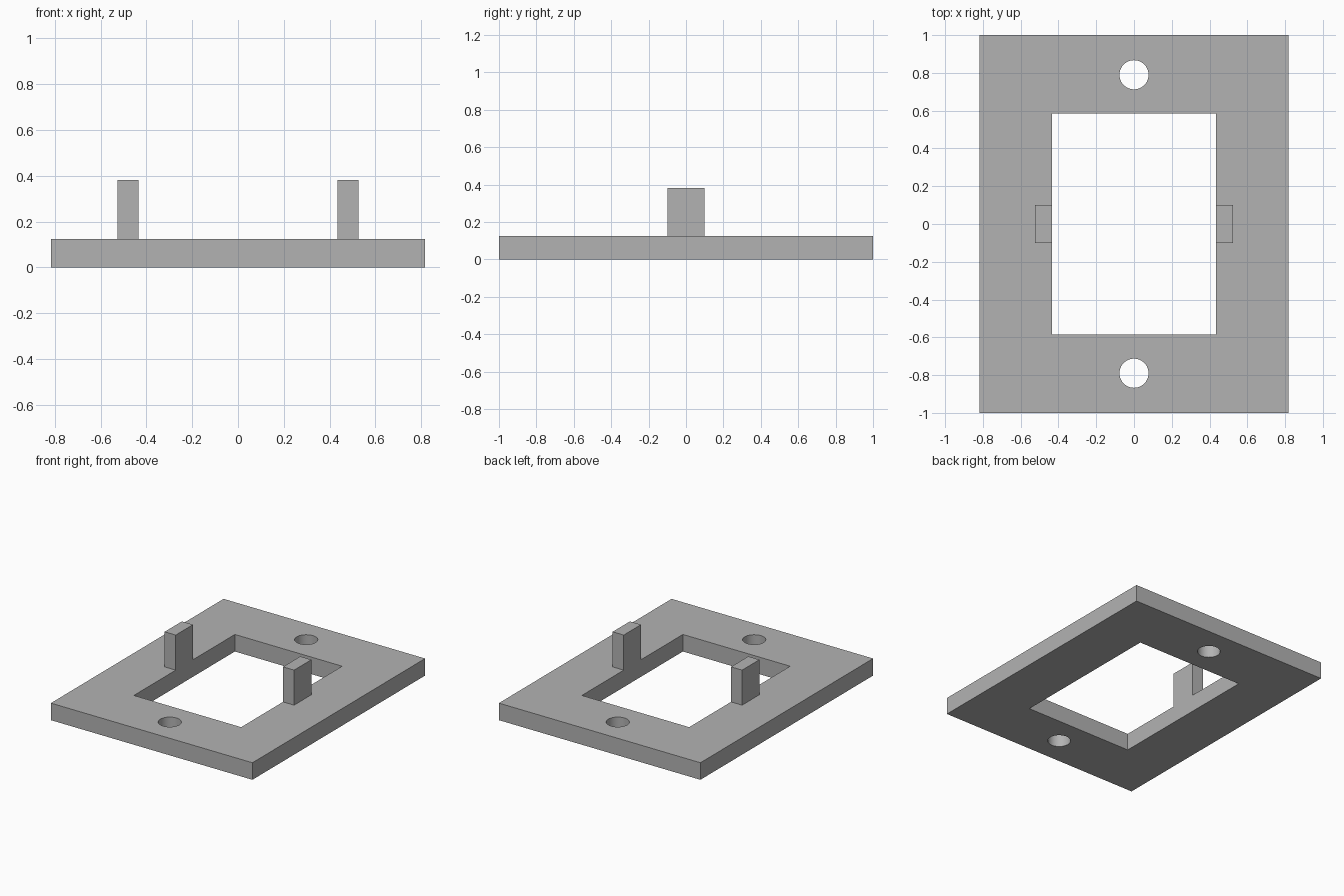
import bpy

# Remove the default object
cube = bpy.data.objects.get("Cube")
if cube:
    bpy.data.objects.remove(cube, do_unlink=True)

# Dimensions
HALF_X, HALF_Y, THICK = 0.817, 1.0, 0.125
WIN_X, WIN_Y = 0.435, 0.585
HOLE_Y, HOLE_R = 0.79, 0.077
POST_X, POST_Y, POST_TOP = 0.525, 0.1, 0.382

# Single grey material
grey = bpy.data.materials.new("plain grey")
grey.use_nodes = True
colour = (0.45, 0.45, 0.45, 1)
grey.diffuse_color = colour
grey.node_tree.nodes["Principled BSDF"].inputs["Base Color"].default_value = colour


def box(name, low, high):
    """Box spanning two opposite corners."""
    centre = [(a + b) / 2 for a, b in zip(low, high)]
    bpy.ops.mesh.primitive_cube_add(size=1, location=centre)
    ob = bpy.context.object
    ob.name = name
    ob.scale = [b - a for a, b in zip(low, high)]
    bpy.ops.object.transform_apply(location=True, rotation=False, scale=True)
    ob.data.materials.append(grey)
    return ob


def cut(target, cutter):
    """Subtract the cutter from the target, then discard the cutter."""
    mod = target.modifiers.new("cut", "BOOLEAN")
    mod.operation = "DIFFERENCE"
    mod.solver = "EXACT"
    mod.object = cutter
    bpy.ops.object.select_all(action="DESELECT")
    bpy.context.view_layer.objects.active = target
    target.select_set(True)
    bpy.ops.object.modifier_apply(modifier=mod.name)
    bpy.data.objects.remove(cutter, do_unlink=True)


# Base plate with rectangular window
plate = box("base_plate", (-HALF_X, -HALF_Y, 0), (HALF_X, HALF_Y, THICK))
cut(plate, box("window_cutter", (-WIN_X, -WIN_Y, -THICK), (WIN_X, WIN_Y, 2 * THICK)))

# Screw holes at front and back
for side in (-1, 1):
    bpy.ops.mesh.primitive_cylinder_add(
        vertices=64, radius=HOLE_R, depth=1, location=(0, side * HOLE_Y, 0))
    hole = bpy.context.object
    hole.data.materials.append(grey)
    cut(plate, hole)

bpy.ops.object.select_all(action="DESELECT")
plate.select_set(True)
bpy.context.view_layer.objects.active = plate
bpy.ops.object.shade_smooth_by_angle()

# Upright posts flush with the window edges
for name, side in (("left_post", 1), ("right_post", -1)):
    inner, outer = sorted((side * WIN_X, side * POST_X))
    box(name, (inner, -POST_Y, THICK), (outer, POST_Y, POST_TOP))
